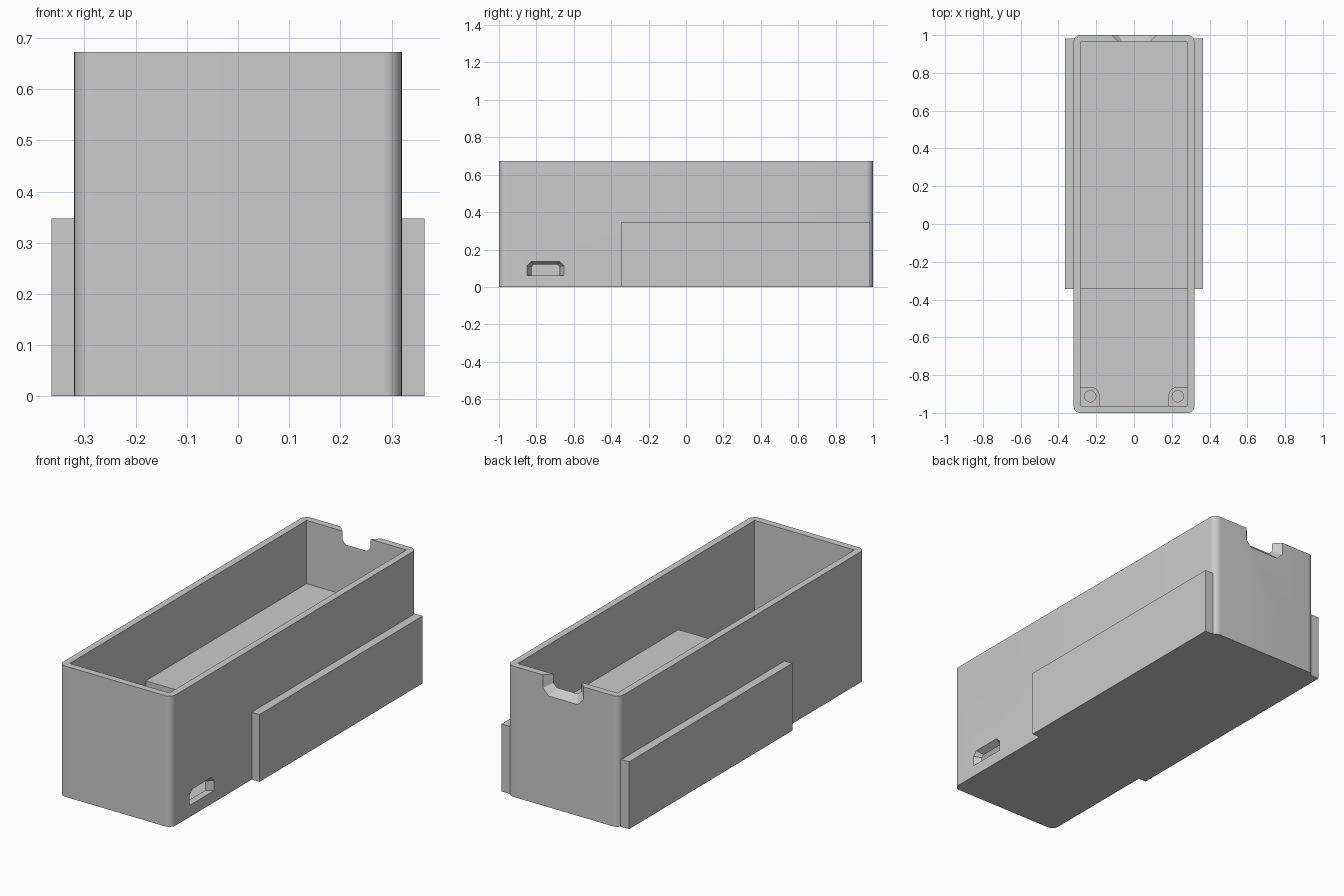
import bpy, bmesh
from math import cos, sin, pi, radians

old = bpy.data.objects.get("Cube")
if old:
    bpy.data.objects.remove(old, do_unlink=True)

grey = bpy.data.materials.new("plain grey")
grey.use_nodes = True
grey.diffuse_color = (0.6, 0.6, 0.6, 1)
grey.node_tree.nodes["Principled BSDF"].inputs["Base Color"].default_value = (0.6, 0.6, 0.6, 1)

# Main dimensions
HALF_W, HALF_L, HEIGHT = 0.32, 1.0, 0.673
WALL, FLOOR, ROUND = 0.036, 0.035, 0.036
IN_X, IN_Y = HALF_W - WALL, HALF_L - WALL
STEP_Y, STEP_Z = -0.345, 0.347
POST_TOP = 0.06


def loft(name, ring_a, ring_b):
    """Closed solid between two matching rings of points."""
    bm = bmesh.new()
    a = [bm.verts.new(p) for p in ring_a]
    b = [bm.verts.new(p) for p in ring_b]
    bm.faces.new(a)
    bm.faces.new(b)
    for i in range(len(a)):
        j = (i + 1) % len(a)
        bm.faces.new((a[i], a[j], b[j], b[i]))
    bmesh.ops.recalc_face_normals(bm, faces=bm.faces)
    mesh = bpy.data.meshes.new(name)
    bm.to_mesh(mesh)
    bm.free()
    mesh.materials.append(grey)
    obj = bpy.data.objects.new(name, mesh)
    bpy.context.collection.objects.link(obj)
    return obj


def prism(name, outline, z0, z1):
    return loft(name, [(x, y, z0) for x, y in outline], [(x, y, z1) for x, y in outline])


def box(name, x0, x1, y0, y1, z0, z1):
    return prism(name, [(x0, y0), (x1, y0), (x1, y1), (x0, y1)], z0, z1)


def arc(cx, cy, r, start, end, steps):
    angles = [start + (end - start) * i / steps for i in range(steps + 1)]
    return [(cx + r * cos(t), cy + r * sin(t)) for t in angles]


def cut(obj, cutters):
    for c in cutters:
        mod = obj.modifiers.new("cut", "BOOLEAN")
        mod.operation, mod.solver, mod.object = "DIFFERENCE", "EXACT", c
    bpy.context.view_layer.update()
    graph = bpy.context.evaluated_depsgraph_get()
    mesh = bpy.data.meshes.new_from_object(obj.evaluated_get(graph))
    obj.modifiers.clear()
    obj.data = mesh
    for c in cutters:
        bpy.data.objects.remove(c, do_unlink=True)


def smooth(obj):
    bpy.ops.object.select_all(action="DESELECT")
    obj.select_set(True)
    bpy.context.view_layer.objects.active = obj
    bpy.ops.object.shade_smooth_by_angle(angle=radians(30))


def opening(name, inner, outer, depth, place):
    """Flared cutter: sections are (half width, open end z, closed end z, chamfer)."""
    def ring(t):
        h, base, end, c = [p + (q - p) * t for p, q in zip(inner, outer)]
        side = end - c if end > base else end + c
        pts = [(-h, base), (h, base), (h, side), (h - c, end), (c - h, end), (-h, side)]
        return [place(u, depth - WALL * (1 - t), z) for u, z in pts]
    return loft(name, ring(-0.2), ring(1.2))


# Casing with rounded upright corners
outline = []
for k, (sx, sy) in enumerate([(1, 1), (-1, 1), (-1, -1), (1, -1)]):
    outline += arc(sx * (HALF_W - ROUND), sy * (HALF_L - ROUND), ROUND,
                   k * pi / 2, (k + 1) * pi / 2, 8)
casing = prism("casing", outline, 0, HEIGHT)
cavity = box("cavity_cutter", -IN_X, IN_X, -IN_Y, IN_Y, FLOOR, 1)

# Port opening in the side wall and cable notch in the back wall
port = opening("port_cutter", (0.076, 0.06, 0.12, 0.012), (0.099, 0.06, 0.136, 0.022),
               HALF_W, lambda u, d, z: (d, u - 0.751, z))
notch = opening("notch_cutter", (0.08, 0.8, 0.608, 0.02), (0.116, 0.8, 0.573, 0.033),
                HALF_L, lambda u, d, z: (u, d, z))
cut(casing, [cavity, port, notch])
smooth(casing)

# Raised inner floor
box("raised_floor", -IN_X - 0.01, IN_X + 0.01, STEP_Y, IN_Y + 0.01, FLOOR - 0.01, STEP_Z)

for side, s in (("left", 1), ("right", -1)):
    # Outer side plates
    box(side + "_side_plate", s * 0.31, s * 0.364, STEP_Y, 0.983, 0, STEP_Z)
    # Corner screw posts
    px, py, r = 0.232, -0.912, 0.05
    shape = [(0.29, -0.97), (0.29, py + r)] + arc(px, py, r, pi / 2, pi, 8) + [(px - r, -0.97)]
    post = prism(side + "_screw_post", [(s * x, y) for x, y in shape], FLOOR - 0.01, POST_TOP)
    hole = prism("hole_cutter", arc(s * px, py, 0.03, 0, 2 * pi * 23 / 24, 23), FLOOR, 0.2)
    cut(post, [hole])
    smooth(post)
